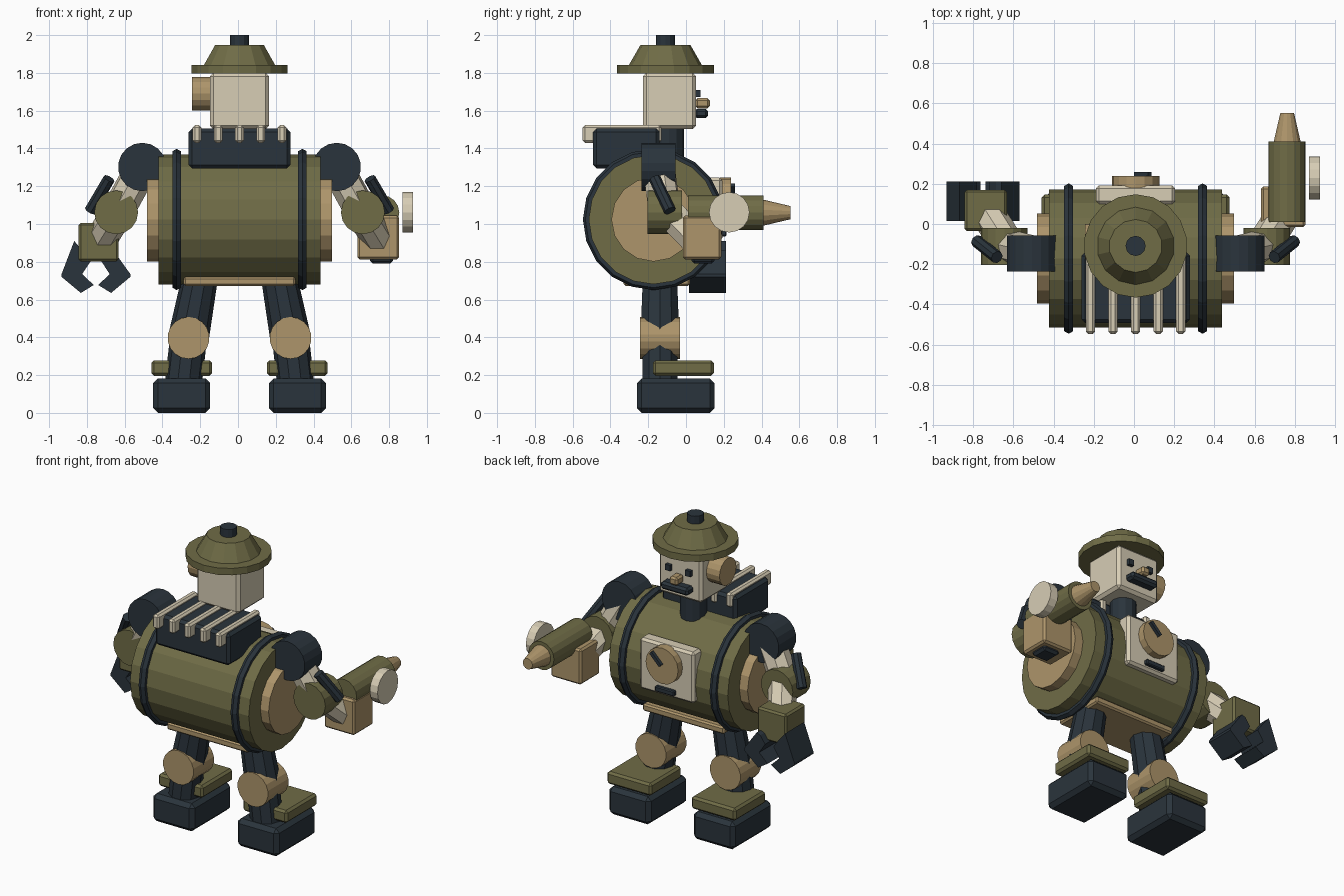
import bpy, bmesh, math
from mathutils import Vector, Matrix

if "Cube" in bpy.data.objects:
    bpy.data.objects.remove(bpy.data.objects["Cube"])

CX = 0.008  # plane of symmetry


def material(name, rgb):
    m = bpy.data.materials.new(name)
    m.diffuse_color = (*rgb, 1)
    m.use_nodes = True
    m.node_tree.nodes["Principled BSDF"].inputs["Base Color"].default_value = m.diffuse_color
    return m


OLIVE = material("olive", (0.16, 0.15, 0.062))
DARK = material("dark", (0.023, 0.034, 0.045))
TAN = material("tan", (0.42, 0.30, 0.145))
CREAM = material("cream", (0.68, 0.61, 0.46))


def finish(bm, name, mat):
    bmesh.ops.recalc_face_normals(bm, faces=bm.faces)
    me = bpy.data.meshes.new(name)
    bm.to_mesh(me)
    bm.free()
    me.materials.append(mat)
    ob = bpy.data.objects.new(name, me)
    bpy.context.collection.objects.link(ob)
    return ob


def box(name, lo, hi, mat, bevel=0.0):
    lo, hi = Vector(lo), Vector(hi)
    bm = bmesh.new()
    bmesh.ops.create_cube(bm, size=1, matrix=Matrix.Translation((lo + hi) / 2) @ Matrix.Diagonal((*(hi - lo), 1)))
    if bevel:
        bmesh.ops.bevel(bm, geom=bm.edges[:], offset=bevel, segments=1, affect='EDGES')
    return finish(bm, name, mat)


def rod(name, a, b, r1, mat, r2=None, sides=16):
    a, b = Vector(a), Vector(b)
    d = b - a
    bm = bmesh.new()
    rot = d.to_track_quat('Z', 'Y').to_matrix().to_4x4()
    bmesh.ops.create_cone(bm, cap_ends=True, segments=sides, radius1=r1,
                          radius2=r1 if r2 is None else r2, depth=d.length,
                          matrix=Matrix.Translation((a + b) / 2) @ rot)
    return finish(bm, name, mat)


def prism(name, pts, y0, y1, mat):
    bm = bmesh.new()
    f = bm.faces.new([bm.verts.new((x, y0, z)) for x, z in pts])
    ext = bmesh.ops.extrude_face_region(bm, geom=[f])
    bmesh.ops.translate(bm, vec=(0, y1 - y0, 0),
                        verts=[v for v in ext["geom"] if isinstance(v, bmesh.types.BMVert)])
    return finish(bm, name, mat)


# Drum body with end caps and rubber rings
BY, BZ = -0.172, 1.024
rod("drum_body", (CX - 0.43, BY, BZ), (CX + 0.43, BY, BZ), 0.343, OLIVE, sides=20)
rod("drum_end_caps", (CX - 0.49, BY, BZ), (CX + 0.49, BY, BZ), 0.223, TAN, sides=16)
for s in (-1, 1):
    bpy.ops.mesh.primitive_torus_add(major_segments=20, minor_segments=6, major_radius=0.348,
                                     minor_radius=0.026, location=(CX + s * 0.333, BY, BZ),
                                     rotation=(0, math.pi / 2, 0))
    ring = bpy.context.object
    ring.name = "drum_ring"
    ring.data.materials.append(DARK)
box("pelvis_plate", (CX - 0.296, -0.33, 0.672), (CX + 0.296, 0.02, 0.72), TAN, 0.01)

# Chest panel with dial, needle and slot
box("chest_panel", (CX - 0.197, 0.10, 0.91), (CX + 0.197, 0.192, 1.245), CREAM, 0.015)
rod("dial", (CX, 0.18, 1.128), (CX, 0.238, 1.128), 0.118, TAN)
needle = box("dial_needle", (-0.05, -0.012, -0.011), (0.05, 0.012, 0.011), DARK)
needle.location = (0.043, 0.247, 1.17)
needle.rotation_euler = (0, math.radians(-45), 0)
box("panel_slot", (CX - 0.07, 0.18, 0.935), (CX + 0.07, 0.215, 0.97), DARK, 0.006)

# Back pack with five cooling bars
box("back_pack", (CX - 0.27, -0.492, 1.295), (CX + 0.27, -0.14, 1.505), DARK, 0.018)
for i in range(-2, 3):
    x = CX + i * 0.1125
    box("cooling_bar", (x - 0.023, -0.547, 1.43), (x + 0.023, -0.13, 1.523), CREAM, 0.012)

# Head, face and ear
box("head", (CX - 0.156, -0.228, 1.503), (CX + 0.156, 0.053, 1.80), CREAM, 0.018)
rod("neck", (CX, -0.09, 1.33), (CX, -0.09, 1.51), 0.08, DARK, sides=12)
rod("ear", (-0.243, -0.087, 1.69), (-0.14, -0.087, 1.69), 0.088, TAN)
for s in (-1, 1):
    x = CX + s * 0.073
    box("eye", (x - 0.018, 0.04, 1.672), (x + 0.018, 0.076, 1.71), DARK)
box("nose", (CX - 0.03, 0.05, 1.612), (CX + 0.03, 0.126, 1.666), TAN, 0.012)
box("mouth_bar", (CX - 0.10, 0.045, 1.56), (CX + 0.10, 0.117, 1.61), DARK, 0.014)

# Helmet
HY = -0.109
rod("helmet_brim", (CX, HY, 1.797), (CX, HY, 1.842), 0.257, OLIVE, sides=18)
rod("helmet_crown", (CX, HY, 1.842), (CX, HY, 1.948), 0.193, OLIVE, 0.132, sides=14)
rod("helmet_knob", (CX, HY, 1.93), (CX, HY, 2.0), 0.05, DARK, sides=12)

# Legs and the matching upper halves of both arms
for s in (-1, 1):
    def P(x, y, z):
        return (CX + s * x, y, z)
    hip, knee, ankle = P(0.205, -0.138, 0.74), P(0.27, -0.138, 0.397), P(0.298, -0.138, 0.15)
    rod("thigh", hip, knee, 0.094, DARK, 0.108, sides=10)
    rod("knee", P(0.27, -0.244, 0.397), P(0.27, -0.032, 0.397), 0.111, TAN, sides=18)
    rod("shin", knee, ankle, 0.098, DARK, sides=10)
    fx = CX + s * 0.306
    box("foot", (fx - 0.151, -0.26, 0.0), (fx + 0.151, 0.152, 0.182), DARK, 0.025)
    box("toe_plate", (fx - 0.161, -0.175, 0.196), (fx + 0.161, 0.147, 0.278), OLIVE, 0.014)

    rod("shoulder", P(0.515, -0.236, 1.302), P(0.515, -0.056, 1.302), 0.128, DARK, sides=18)
    rod("upper_arm", P(0.51, -0.146, 1.31), P(0.653, -0.11, 1.05), 0.088, CREAM, sides=8)
    rod("elbow", P(0.653, -0.205, 1.062), P(0.653, -0.02, 1.062), 0.116, OLIVE, sides=16)
    rod("arm_piston", P(0.69, -0.165, 1.24), P(0.79, -0.085, 1.07), 0.032, DARK, sides=8)
    rod("forearm", P(0.64, -0.10, 1.07), P(0.735, 0.05, 0.915), 0.085, CREAM, sides=8)

# Claw hand
box("claw_palm", (-0.844, -0.035, 0.802), (-0.632, 0.17, 1.006), OLIVE, 0.012)
claw = [(0.115, 0.91), (0.182, 0.735), (0.182, 0.72), (0.08, 0.635), (0.012, 0.677),
        (0.073, 0.735), (0.03, 0.80), (0.065, 0.85)]
for s in (-1, 1):
    pts = [(-0.752 + s * x, z) for x, z in claw]
    if s > 0:
        pts[0] = (-0.66, 0.86)
    prism("claw_finger", pts, 0.015, 0.212, DARK)

# Tool hand with nozzle and side disc
box("tool_grip", (0.632, -0.016, 0.813), (0.853, 0.187, 1.045), TAN, 0.012)
box("grip_base", (0.70, 0.03, 0.79), (0.82, 0.15, 0.83), DARK, 0.015)
rod("tool_barrel", (0.762, 0.01, 1.06), (0.762, 0.41, 1.06), 0.092, OLIVE)
rod("tool_nozzle", (0.762, 0.40, 1.06), (0.762, 0.552, 1.06), 0.071, TAN, 0.035, sides=14)
rod("side_disc", (0.87, 0.229, 1.062), (0.926, 0.229, 1.062), 0.107, CREAM)
